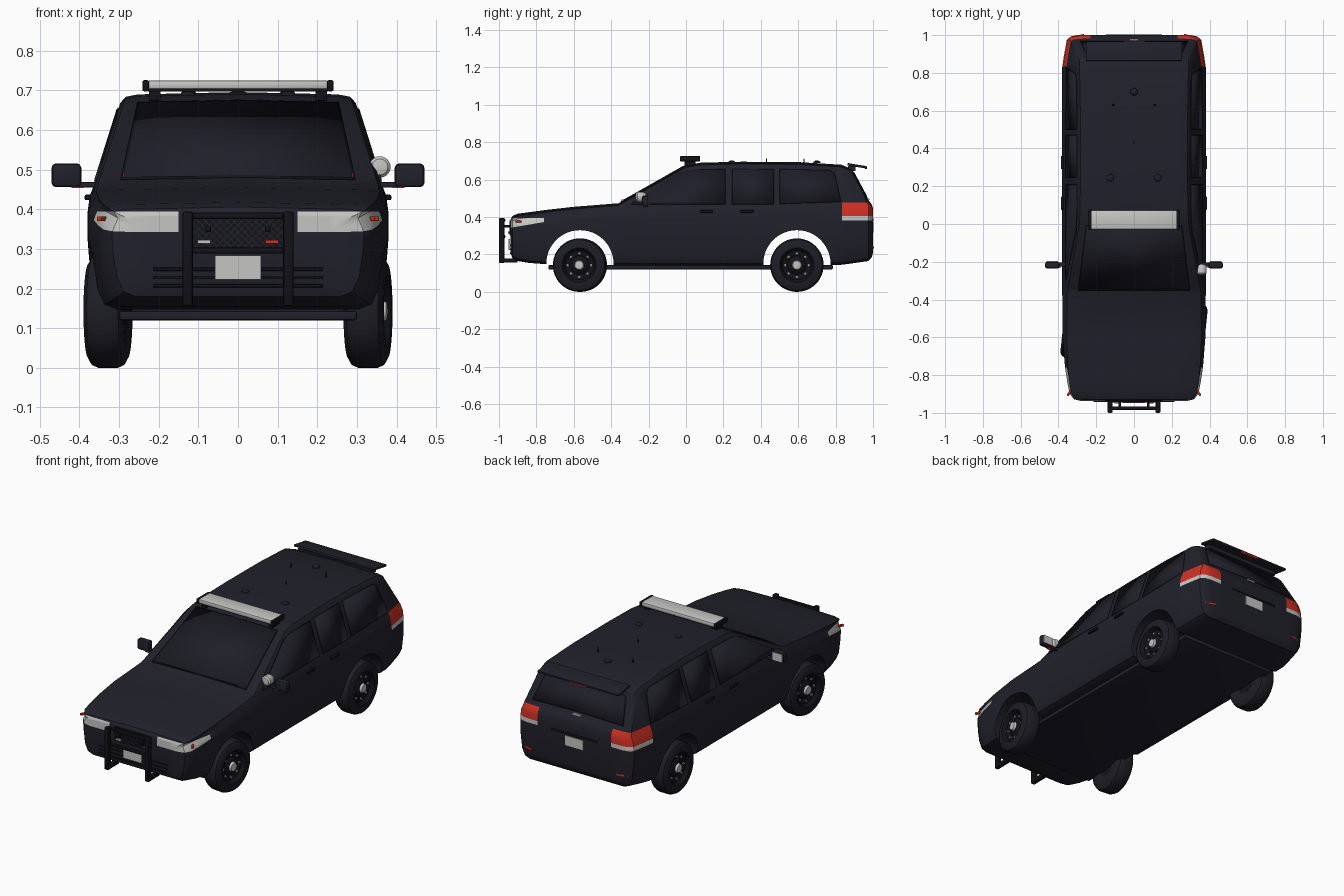
import bpy, bmesh, math
from mathutils import Vector, Matrix

if "Cube" in bpy.data.objects:
    bpy.data.objects.remove(bpy.data.objects["Cube"])

def material(name, r, g, b):
    m = bpy.data.materials.new(name)
    m.diffuse_color = (r, g, b, 1)
    m.use_nodes = True
    m.node_tree.nodes["Principled BSDF"].inputs["Base Color"].default_value = m.diffuse_color
    return m

PAINT = material("dark navy paint", .0150, .0150, .0240)
GLASS = material("dark glass", .0135, .0135, .0215)
BLACK = material("black trim", .006, .006, .009)
RUBBER = material("tyre rubber", .0125, .0125, .019)
RED = material("red lens", .62, .03, .018)
GREY = material("light grey", .56, .56, .54)
STEEL = material("mid grey", .25, .25, .26)

def finish(name, bm, mats, angle=35):
    bmesh.ops.recalc_face_normals(bm, faces=bm.faces[:])
    me = bpy.data.meshes.new(name)
    bm.to_mesh(me)
    bm.free()
    ob = bpy.data.objects.new(name, me)
    bpy.context.collection.objects.link(ob)
    for m in mats:
        me.materials.append(m)
    smooth(ob, angle)
    return ob

def smooth(ob, angle=35):
    bpy.ops.object.select_all(action='DESELECT')
    ob.select_set(True)
    bpy.context.view_layer.objects.active = ob
    bpy.ops.object.shade_smooth_by_angle(angle=math.radians(angle))

def box(name, loc, size, mat, bevel=0, rot=(0, 0, 0)):
    bm = bmesh.new()
    bmesh.ops.create_cube(bm, size=1, matrix=Matrix.Diagonal((*size, 1)))
    if bevel:
        bmesh.ops.bevel(bm, geom=bm.edges[:], offset=bevel, segments=2, affect='EDGES', profile=.5)
    ob = finish(name, bm, [mat])
    ob.location, ob.rotation_euler = loc, rot
    return ob

def lathe(name, profile, mats, loc, steps=40, rot=(0, 0, 0), bands=()):
    """Spin (axial, radius) points about the x axis; bands give a material per segment."""
    bm = bmesh.new()
    rings = [[bm.verts.new((a, r * math.cos(2 * math.pi * i / steps), r * math.sin(2 * math.pi * i / steps)))
              for i in range(steps)] for a, r in profile]
    for k in range(len(rings) - 1):
        for i in range(steps):
            j = (i + 1) % steps
            f = bm.faces.new((rings[k][i], rings[k][j], rings[k + 1][j], rings[k + 1][i]))
            f.material_index = bands[k] if bands else 0
    bmesh.ops.remove_doubles(bm, verts=bm.verts[:], dist=1e-5)
    ob = finish(name, bm, mats)
    ob.location, ob.rotation_euler = loc, rot
    return ob

def panel(name, polys, mat, thick=.008):
    bm = bmesh.new()
    for p in polys:
        bm.faces.new([bm.verts.new(v) for v in p])
    bmesh.ops.remove_doubles(bm, verts=bm.verts[:], dist=1e-5)
    ob = finish(name, bm, [mat])
    mod = ob.modifiers.new("thickness", 'SOLIDIFY')
    mod.thickness, mod.offset = thick, 0
    return ob

# Body shell: stations of (y, half width, underside z, top z)
LEAN = .3158
STATIONS = [(-.937, .28, .205, .384), (-.928, .318, .18, .40), (-.90, .34, .165, .412), (-.84, .353, .155, .42),
            (-.75, .366, .148, .432), (-.6, .378, .14, .449), (-.36, .38, .14, .468), (0, .38, .14, .672),
            (.08, .38, .14, .685), (.3, .38, .14, .690), (.6, .38, .14, .688), (.83, .38, .145, .674),
            (.885, .372, .152, .652), (.975, .356, .165, .485), (.993, .335, .185, .462), (1.0, .30, .21, .44)]

def side_x(z):
    return .36 - (z - .47) * LEAN

def half_ring(w, zb, zt):
    zs = min(.47, zt - .03)
    top = lambda z: w - .38 + side_x(z)
    z9 = zt - .022
    return [(0, zb), (w - .06, zb), (w - .03, zb + .012), (w - .012, zb + .05), (w - .003, .29), (w, .33),
            (w, min(.39, zs - .03)), (w - .006, min(.435, zs - .013)), (min(top(zs), w - .012), zs),
            (min(top(z9), w - .015), z9), (top(z9) - .014, zt - .006), (top(z9) - .045, zt), (0, zt + .006)]

bm = bmesh.new()
rings = []
for y, w, zb, zt in STATIONS:
    h = half_ring(w, zb, zt)
    rings.append([bm.verts.new((x, y, z)) for x, z in h + [(-x, z) for x, z in h[-2:0:-1]]])
for a, b in zip(rings, rings[1:]):
    for i in range(len(a)):
        j = (i + 1) % len(a)
        bm.faces.new((a[i], a[j], b[j], b[i]))
bm.faces.new(rings[0])
bm.faces.new(rings[-1])
# Cut lines around the lamps, then colour the faces between them
HEAD = Vector((0, -.17, 1))
cuts = [((0, 0, z), (0, 0, 1)) for z in (.382, .405, .478, .394)]
cuts += [((x, 0, 0), (1, 0, 0)) for x in (-.23, .23, -.15, .15)]
cuts += [((0, .835, 0), (0, 1, 0)), ((0, -.76, 0), (0, 1, 0)), ((0, -.937, .343), HEAD)]
for co, no in cuts:
    bmesh.ops.bisect_plane(bm, geom=bm.verts[:] + bm.edges[:] + bm.faces[:], plane_co=co, plane_no=no)
for f in bm.faces:
    c = f.calc_center_median()
    if c.y > .835 and abs(c.x) > .23 and .382 < c.z < .478:
        f.material_index = 1 if c.z > .405 else 2
    elif c.y < -.76 and abs(c.x) > .15 and c.z < .394 and (c - Vector((0, -.937, .343))).dot(HEAD) > 0:
        f.material_index = 2
body = finish("body", bm, [PAINT, RED, GREY])

# Wheel arches cut through the shell
AXLES = {"front": -.567, "rear": .593}
for y in AXLES.values():
    cutter = lathe("arch_cutter", [(-.6, 0), (-.6, .18), (.6, .18), (.6, 0)], [PAINT], (0, y, .15), 48)
    cutter.hide_render = True
    mod = body.modifiers.new("arch", 'BOOLEAN')
    mod.object, mod.operation, mod.solver = cutter, 'DIFFERENCE', 'EXACT'
    bpy.context.view_layer.objects.active = body
    bpy.ops.object.modifier_apply(modifier=mod.name)
    bpy.data.objects.remove(cutter)
smooth(body, 32)
box("chassis_floor", (0, .025, .132), (.60, 1.52, .024), PAINT, .006)

# Wheels: tyre, steel rim, hub cap and vent holes
TYRE = [(-.045, .06), (-.05, .09), (-.05, .118), (-.04, .136), (-.025, .143), (.025, .143), (.04, .136), (.05, .118),
        (.05, .092), (.044, .086), (.03, .078), (.022, .05), (.034, .034), (.036, .026), (.048, .022), (.05, 0)]
BANDS = [0] * 8 + [1] * 5 + [2] * 2
for end, y in AXLES.items():
    for s in (1, -1):
        steer = math.radians(-6) if end == "front" else 0
        turn = Matrix.Rotation(steer + (0 if s > 0 else math.pi), 4, 'Z')
        spot = Vector((.328 * s, y, .143))
        lathe(end + "_wheel", TYRE, [RUBBER, BLACK, GREY], spot, 48, turn.to_euler(), BANDS)
        lathe(end + "_wheel_back", [(-.045, .06), (-.04, 0)], [BLACK], spot, 24, turn.to_euler())
        for k in range(8):
            t = math.pi * k / 4
            p = turn @ Vector((.029, .062 * math.cos(t), .062 * math.sin(t)))
            lathe("rim_vent", [(-.004, .007), (.003, .007), (.003, 0)], [STEEL], spot + p, 8, turn.to_euler())

# Side windows with dark seals
WINDOWS = {"front_door_window": [(-.29, .472), (-.25, .50), (-.03, .632), (.02, .648), (.205, .652), (.205, .472)],
           "rear_door_window": [(.25, .472), (.25, .652), (.465, .652), (.465, .472)],
           "quarter_window": [(.505, .474), (.505, .652), (.765, .646), (.79, .63), (.825, .485)]}
for name, pts in WINDOWS.items():
    cy, cz = (sum(p[i] for p in pts) / len(pts) for i in (0, 1))
    for s in (1, -1):
        panel(name, [[(s * side_x(z), y, z) for y, z in pts]], GLASS)
        grown = [(y + math.copysign(.005, y - cy), z + math.copysign(.004, z - cz)) for y, z in pts]
        panel(name + "_seal", [[(s * side_x(z), y, z) for y, z in grown]], BLACK, .005)

# Windscreen and rear window follow the crowned slopes
def screen(name, y0, z0, y1, z1, w0, w1, mat, thick):
    polys = [[(0, y0, z0 + .006), (s * w0, y0, z0 + .001), (s * w1, y1, z1 + .001), (0, y1, z1 + .006)] for s in (1, -1)]
    panel(name, polys, mat, thick)

screen("windscreen_seal", -.35, .4737, -.008, .6675, .296, .254, BLACK, .005)
screen("windscreen", -.342, .4782, -.014, .664, .289, .248, GLASS, .008)
screen("rear_window_seal", .893, .637, .967, .50, .25, .285, BLACK, .005)
screen("rear_window", .896, .6316, .964, .5054, .244, .279, GLASS, .008)
for s in (1, -1):
    box("windscreen_marker", (s * .29, -.338, .482), (.004, .012, .022), RED)
    # Door handles, sill trims
    for y in (.11, .325):
        box("door_handle", (s * .378, y, .43), (.018, .07, .014), BLACK, .004)
    # Mirrors
    box("mirror_arm", (s * .375, -.215, .462), (.07, .022, .014), PAINT, .003)
    box("mirror_housing", (s * .433, -.218, .486), (.075, .036, .06), PAINT, .011)
    box("mirror_glass", (s * .433, -.199, .486), (.062, .004, .046), GREY)
    box("mirror_marker", (s * .405, -.222, .4555), (.03, .02, .004), RED)
    # Small front and rear markers
    box("front_marker", (s * .344, -.896, .376), (.012, .03, .012), RED, .002, (0, 0, s * .5))
    box("rear_reflector", (s * .298, .991, .237), (.07, .014, .011), RED, .002, (0, 0, -s * .25))
    # Rear washer line along the hood edge
    box("wiper", (s * .13, -.345, .480), (.22, .01, .006), BLACK, .002)

# Spotlight on the pillar
lathe("spotlight", [(-.03, 0), (-.026, .018), (-.012, .027), (.02, .027), (.028, .02), (.032, 0)], [GREY],
      (.358, -.24, .507), 24, (0, 0, -math.pi / 2))
box("spotlight_arm", (.345, -.215, .49), (.012, .04, .012), BLACK)

# Roof light bar
box("light_bar", (0, .022, .714), (.46, .10, .022), GREY, .006)
box("light_bar_base", (0, .022, .702), (.455, .085, .008), BLACK)
for s in (1, -1):
    box("light_bar_cap", (s * .233, .022, .712), (.016, .108, .028), BLACK, .004)
    box("light_bar_foot", (s * .21, .022, .688), (.03, .06, .028), BLACK, .003)

# Roof domes and aerials
DOME = [(0, .02), (.006, .018), (.011, .01), (.013, 0)]
for x, y in ((.125, .245), (-.125, .245), (0, .70)):
    lathe("roof_dome", DOME, [PAINT], (x, y, .69), 20, (0, -math.pi / 2, 0))
for x, y in ((0, .43), (.11, .63), (-.11, .63)):
    lathe("roof_aerial", [(0, .007), (.008, .003), (.026, .002), (.026, 0)], [BLACK], (x, y, .688), 10, (0, -math.pi / 2, 0))

# Rear spoiler, brake lamp, plate and handle
box("spoiler", (0, .915, .674), (.51, .105, .013), PAINT, .004, (-.16, 0, 0))
box("spoiler_mount", (0, .885, .66), (.46, .04, .025), PAINT)
box("high_brake_lamp", (0, .963, .66), (.11, .012, .007), RED)
box("rear_plate", (0, 1.0, .345), (.115, .006, .055), GREY)
box("tailgate_trim", (0, .998, .385), (.3, .008, .014), BLACK, .002)
box("rear_latch", (.0, .974, .495), (.05, .012, .008), GREY)

# Grille with diagonal mesh
box("grille", (0, -.938, .342), (.23, .008, .082), BLACK)
for k in range(-6, 7):
    for a in (1, -1):
        lo, hi = max(-.114, k * .018 - .038), min(.114, k * .018 + .038)
        if hi - lo > .02:
            box("grille_mesh", ((lo + hi) / 2, -.943, .342 + a * ((lo + hi) / 2 - k * .018)),
                ((hi - lo) * 1.4, .004, .003), PAINT, 0, (0, -a * math.pi / 4, 0))
box("grille_lamp_grey", (-.086, -.946, .318), (.032, .01, .009), GREY)
box("grille_lamp_red", (.086, -.946, .318), (.032, .01, .009), RED)
box("front_plate", (0, -.944, .253), (.115, .008, .06), GREY)
for z in (.207, .228, .249):
    box("bumper_slat", (0, -.937, z), (.43, .01, .008), BLACK, .002)

# Push bar
for s in (1, -1):
    box("push_bar_upright", (s * .127, -.985, .275), (.026, .03, .24), BLACK, .006)
    box("push_bar_foot", (s * .127, -.945, .168), (.026, .09, .022), BLACK, .004)
    box("push_bar_brace", (s * .075, -.955, .35), (.014, .06, .014), BLACK, .003)
for z in (.384, .296):
    box("push_bar_rail", (0, -.975, z), (.25, .018, .016), BLACK, .005)
